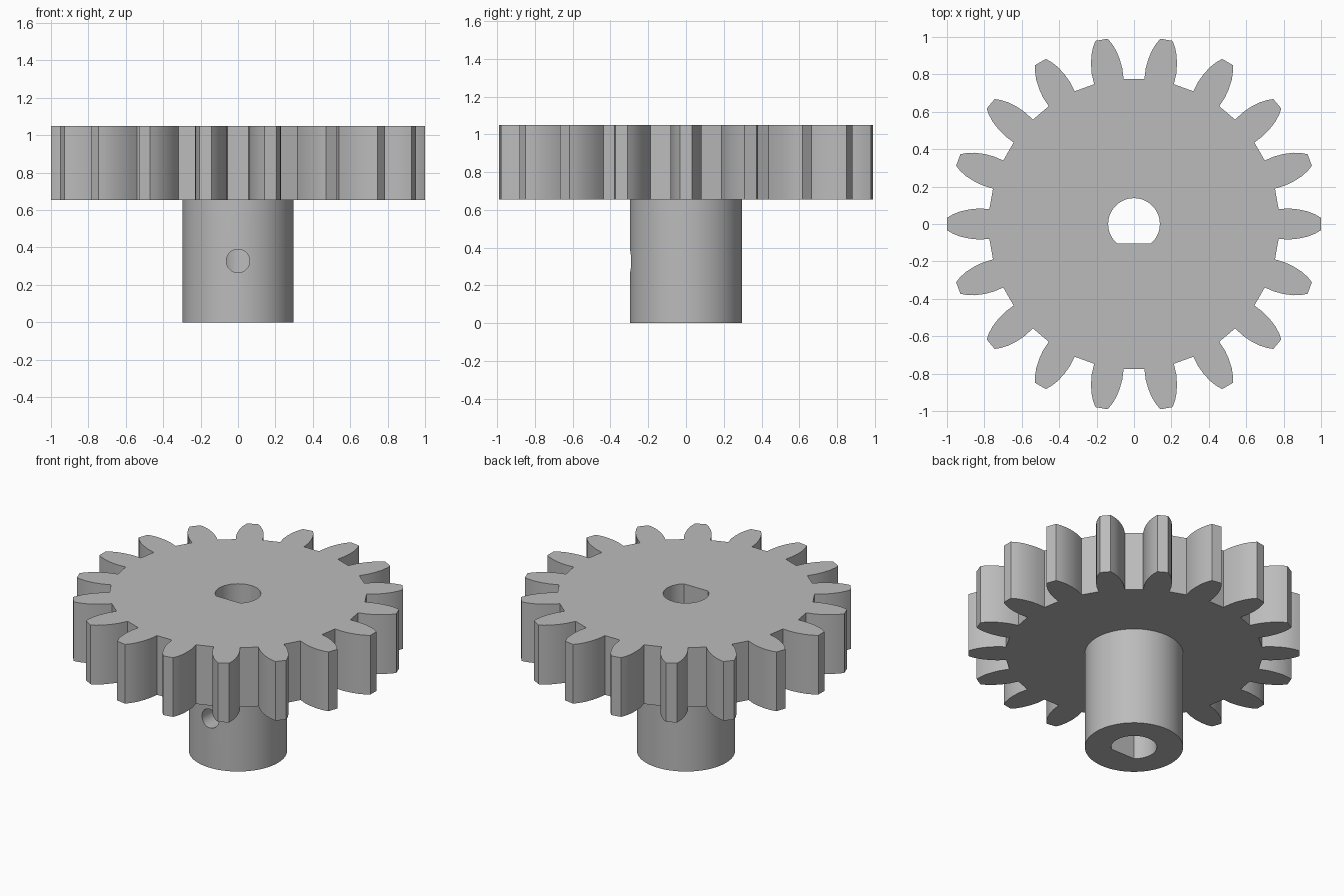
import bpy, bmesh, math
from mathutils import Vector, Matrix

cube = bpy.data.objects.get("Cube")
if cube:
    bpy.data.objects.remove(cube, do_unlink=True)

TEETH = 18
GEAR_BOTTOM, GEAR_TOP = 0.655, 1.05
HUB_RADIUS = 0.297
BORE_RADIUS, BORE_FLAT = 0.138, -0.105
SCREW_RADIUS, SCREW_HEIGHT = 0.0625, 0.328

grey = bpy.data.materials.new("plain_grey")
grey.use_nodes = True
colour = (0.5, 0.5, 0.5, 1)
grey.diffuse_color = colour
grey.node_tree.nodes["Principled BSDF"].inputs["Base Color"].default_value = colour


def prism(name, outline, low, high):
    """Extrude a closed outline in the ground plane between two heights."""
    bm = bmesh.new()
    face = bm.faces.new([bm.verts.new((x, y, low)) for x, y in outline])
    top = bmesh.ops.extrude_face_region(bm, geom=[face])["geom"]
    moved = [v for v in top if isinstance(v, bmesh.types.BMVert)]
    bmesh.ops.translate(bm, verts=moved, vec=(0, 0, high - low))
    bmesh.ops.recalc_face_normals(bm, faces=bm.faces)
    mesh = bpy.data.meshes.new(name)
    bm.to_mesh(mesh)
    bm.free()
    mesh.materials.append(grey)
    obj = bpy.data.objects.new(name, mesh)
    bpy.context.collection.objects.link(obj)
    return obj


def arc(radius, start, end, steps):
    """Points along an arc, both ends included."""
    angles = [start + (end - start) * i / steps for i in range(steps + 1)]
    return [(radius * math.cos(a), radius * math.sin(a)) for a in angles]


def circle(radius, steps):
    return arc(radius, 0, math.tau, steps)[:-1]


def combine(target, tool, operation):
    mod = target.modifiers.new(tool.name, "BOOLEAN")
    mod.object, mod.operation, mod.solver = tool, operation, "EXACT"
    tool.hide_render = True
    bpy.context.view_layer.objects.active = target
    bpy.ops.object.modifier_apply(modifier=mod.name)
    bpy.data.objects.remove(tool, do_unlink=True)


# Gear wheel: one tooth flank, mirrored and repeated around the rim
flank = [(0.773, 0.08), (0.83, 0.083), (0.88, 0.078),
         (0.93, 0.067), (0.97, 0.051), (1.0, 0.033)]
tooth = [(x, -y) for x, y in flank] + flank[::-1]
rim = []
for i in range(TEETH):
    turn = Matrix.Rotation(math.tau * i / TEETH, 2)
    rim += [tuple(turn @ Vector(p)) for p in tooth]
gear = prism("pinion_gear", rim, GEAR_BOTTOM, GEAR_TOP)

# Hub, running up into the wheel so the two fuse cleanly
combine(gear, prism("hub", circle(HUB_RADIUS, 96), 0, GEAR_BOTTOM + 0.1), "UNION")

# D-shaped shaft bore with its flat towards the front
flat_angle = math.asin(BORE_FLAT / BORE_RADIUS)
d_shape = arc(BORE_RADIUS, flat_angle, math.pi - flat_angle, 64)
combine(gear, prism("bore_cutter", d_shape, -0.1, GEAR_TOP + 0.1), "DIFFERENCE")

# Set screw hole from the front of the hub into the bore
screw = prism("screw_cutter", circle(SCREW_RADIUS, 40), 0, 0.4)
screw.data.transform(Matrix.Translation((0, 0, SCREW_HEIGHT)) @ Matrix.Rotation(math.pi / 2, 4, "X"))
combine(gear, screw, "DIFFERENCE")

# Smooth curved walls, keep edges sharp
bpy.ops.object.select_all(action="DESELECT")
gear.select_set(True)
bpy.context.view_layer.objects.active = gear
bpy.ops.object.shade_smooth_by_angle(angle=math.radians(25))
